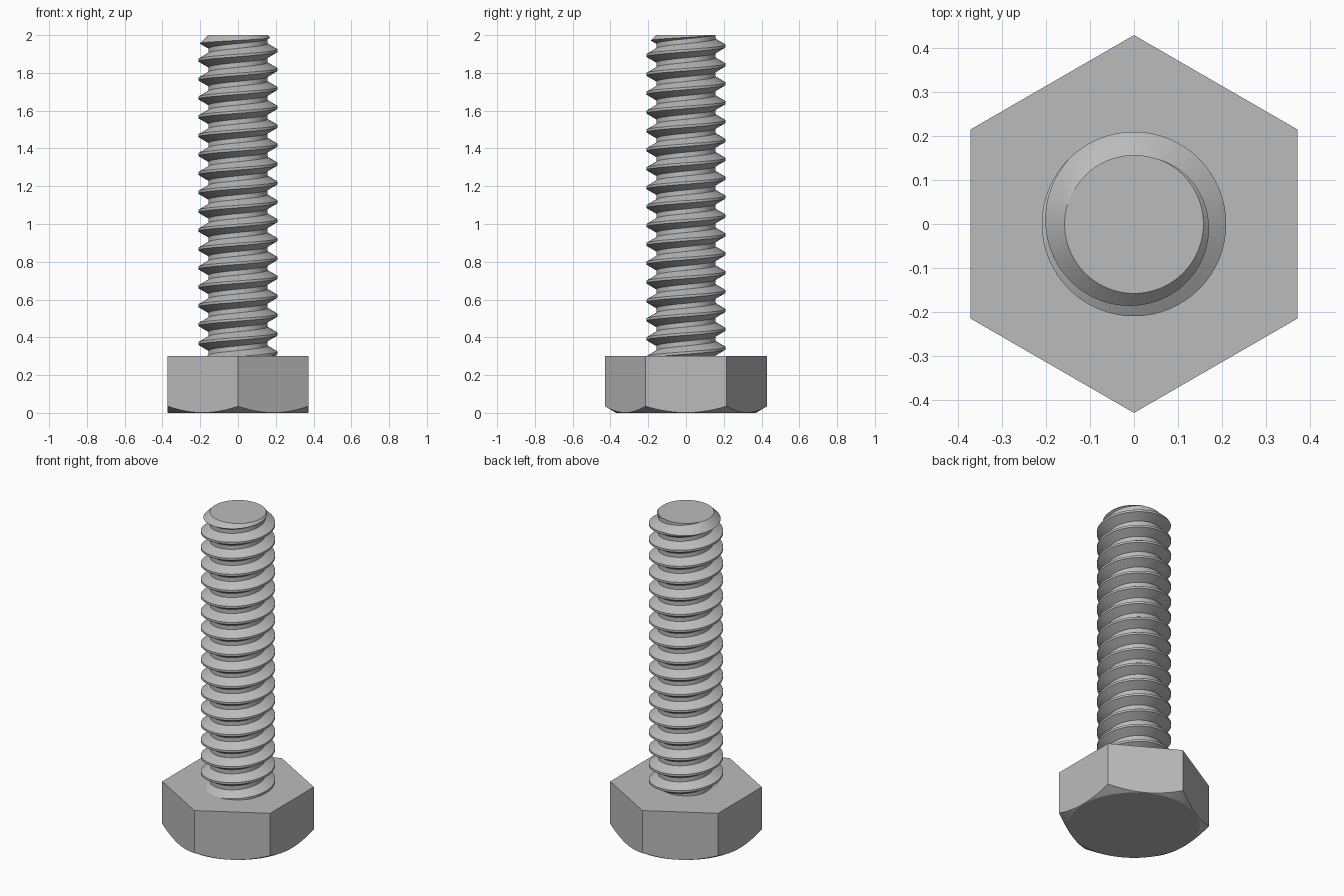
import bpy, bmesh, math
from mathutils import Vector

cube = bpy.data.objects.get("Cube")
if cube:
    bpy.data.objects.remove(cube, do_unlink=True)

HEAD_TOP, TOP = 0.3, 2.0
CREST, ROOT, PITCH = 0.21, 0.157, 0.1
STEPS = 64

steel = bpy.data.materials.new("grey steel")
steel.use_nodes = True
steel.diffuse_color = (0.5, 0.5, 0.5, 1)
steel.node_tree.nodes["Principled BSDF"].inputs["Base Color"].default_value = (0.5, 0.5, 0.5, 1)


def make_object(name, bm):
    bmesh.ops.recalc_face_normals(bm, faces=bm.faces[:])
    mesh = bpy.data.meshes.new(name)
    bm.to_mesh(mesh)
    bm.free()
    mesh.materials.append(steel)
    obj = bpy.data.objects.new(name, mesh)
    bpy.context.collection.objects.link(obj)
    return obj


def lathe(name, profile, sides=128):
    """Closed solid of revolution from (radius, z) points."""
    bm = bmesh.new()
    rings = [[bm.verts.new((r * math.cos(math.tau * i / sides),
                            r * math.sin(math.tau * i / sides), z))
              for i in range(sides)] for r, z in profile]
    for low, high in zip(rings, rings[1:]):
        for i in range(sides):
            j = (i + 1) % sides
            bm.faces.new((low[i], low[j], high[j], high[i]))
    bm.faces.new(rings[0])
    bm.faces.new(rings[-1])
    return make_object(name, bm)


def trim(obj, envelope):
    """Keep only what lies inside the envelope, then discard the envelope."""
    mod = obj.modifiers.new("chamfer", 'BOOLEAN')
    mod.operation, mod.solver, mod.object = 'INTERSECT', 'EXACT', envelope
    bpy.ops.object.select_all(action='DESELECT')
    bpy.context.view_layer.objects.active = obj
    obj.select_set(True)
    bpy.ops.object.modifier_apply(modifier=mod.name)
    bpy.data.objects.remove(envelope, do_unlink=True)
    bpy.ops.object.shade_smooth_by_angle(angle=math.radians(25))


# Hexagonal head, points towards front and back, underside corners chamfered
bm = bmesh.new()
corners = [(0.43 * math.sin(math.tau * i / 6), 0.43 * math.cos(math.tau * i / 6)) for i in range(6)]
base = bm.faces.new([bm.verts.new((x, y, 0)) for x, y in corners])
up = bmesh.ops.extrude_face_region(bm, geom=[base])["geom"]
bmesh.ops.translate(bm, vec=(0, 0, HEAD_TOP), verts=[v for v in up if isinstance(v, bmesh.types.BMVert)])
head = make_object("hex_head", bm)
trim(head, lathe("head_envelope", [(0.368, -0.001), (0.46, 0.053), (0.46, 0.5)]))

# Threaded shank: one tooth profile swept along a right-handed helix
tooth = [(ROOT, 0.0), (ROOT, 0.025), (CREST, 0.056), (CREST, 0.069), (ROOT, PITCH)]
start = HEAD_TOP - 2.45 * PITCH
turns = 21
bm = bmesh.new()
previous = None
for i in range(turns * STEPS + 1):
    a = math.tau * i / STEPS
    row = [bm.verts.new((r * math.cos(a), r * math.sin(a), start + z + PITCH * i / STEPS))
           for r, z in tooth]
    if previous:
        for k in range(len(tooth) - 1):
            bm.faces.new((previous[k], row[k], row[k + 1], previous[k + 1]))
    previous = row
bmesh.ops.remove_doubles(bm, verts=bm.verts[:], dist=0.0005)

# Cut both ends flat and close them
for z, direction in ((HEAD_TOP - 0.02, -1), (TOP, 1)):
    cut = bmesh.ops.bisect_plane(bm, geom=bm.verts[:] + bm.edges[:] + bm.faces[:],
                                 plane_co=Vector((0, 0, z)), plane_no=Vector((0, 0, direction)),
                                 clear_outer=True)["geom_cut"]
    rim = [e for e in cut if isinstance(e, bmesh.types.BMEdge)]
    bmesh.ops.edgeloop_fill(bm, edges=rim)
shank = make_object("threaded_shank", bm)
trim(shank, lathe("shank_envelope", [(0.25, 0.1), (0.25, 1.908), (0.157, TOP + 0.001)]))
